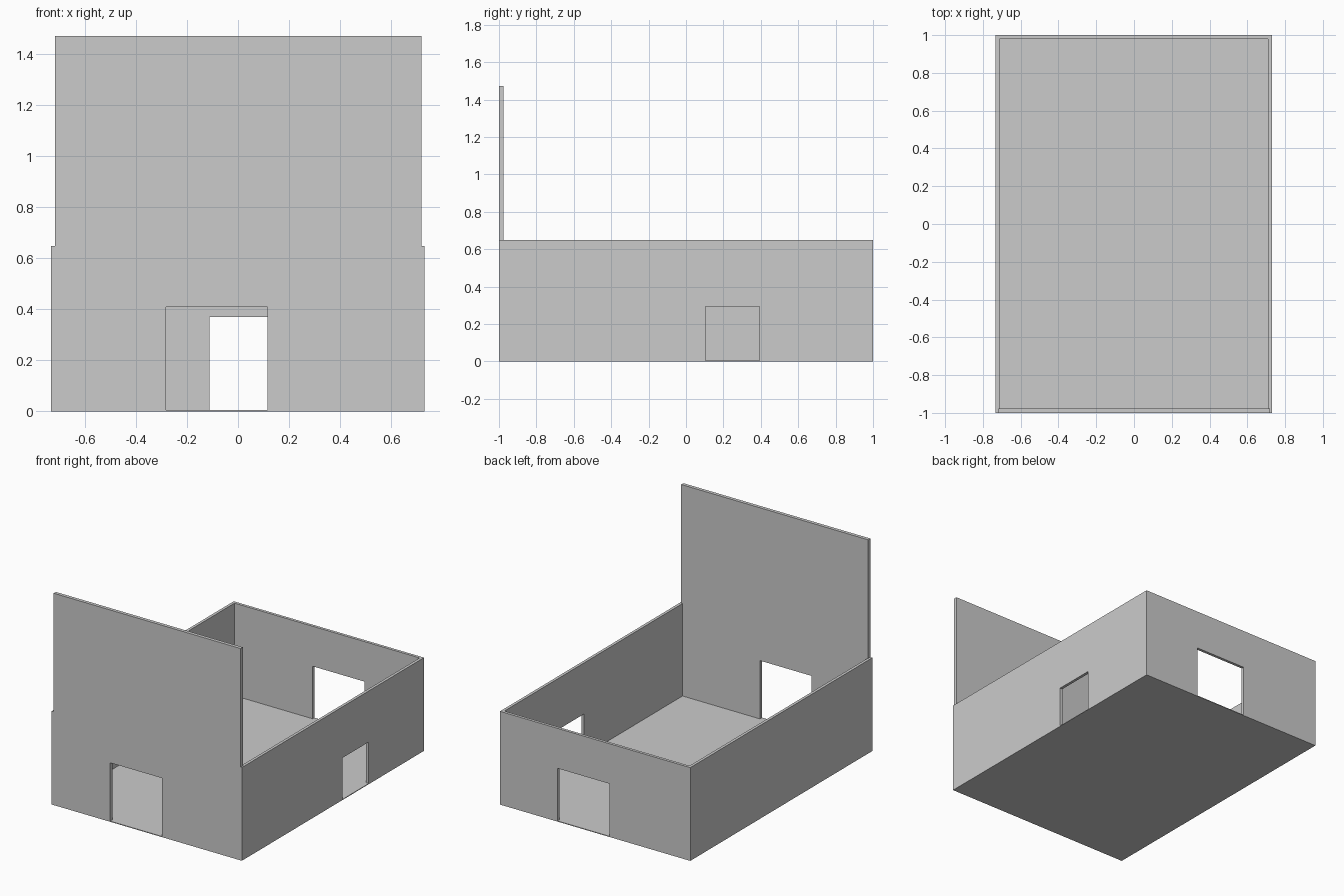
import bpy, bmesh
from mathutils import Vector

if "Cube" in bpy.data.objects:
    bpy.data.objects.remove(bpy.data.objects["Cube"])

FLOOR = 0.005   # floor sheet thickness


def extruded(name, points, depth):
    """Solid from a planar outline pushed along a depth vector."""
    bm = bmesh.new()
    face = bm.faces.new([bm.verts.new(p) for p in points])
    new = bmesh.ops.extrude_face_region(bm, geom=[face])["geom"]
    bmesh.ops.translate(bm, vec=Vector(depth),
                        verts=[v for v in new if isinstance(v, bmesh.types.BMVert)])
    bmesh.ops.recalc_face_normals(bm, faces=bm.faces)
    mesh = bpy.data.meshes.new(name)
    bm.to_mesh(mesh)
    bm.free()
    obj = bpy.data.objects.new(name, mesh)
    bpy.context.collection.objects.link(obj)
    return obj


def wall(name, axis, start, end, height, near, far, door=None):
    """Upright wall along x or y, with an optional doorway (start, end, height)."""
    outline = [(start, FLOOR)]
    if door:
        a, b, h = door
        outline += [(a, FLOOR), (a, h), (b, h), (b, FLOOR)]
    outline += [(end, FLOOR), (end, height), (start, height)]
    if axis == "x":
        return extruded(name, [(u, near, z) for u, z in outline], (0, far - near, 0))
    return extruded(name, [(near, u, z) for u, z in outline], (far - near, 0, 0))


# Floor sheet
extruded("floor", [(-0.733, -1, 0), (0.73, -1, 0), (0.73, 1, 0), (-0.733, 1, 0)],
         (0, 0, FLOOR))

# Tall front wall and low back wall, each with a doorway
wall("front_wall", "x", -0.717, 0.72, 1.472, -1.0, -0.976, (-0.283, 0.115, 0.41))
wall("back_wall", "x", -0.715, 0.712, 0.648, 0.98, 1.0, (-0.112, 0.287, 0.37))

# Side walls: plain left, right with a small doorway
wall("left_wall", "y", -1, 1, 0.648, -0.733, -0.713)
wall("right_wall", "y", -1, 1, 0.648, 0.71, 0.73, (0.105, 0.393, 0.293))
